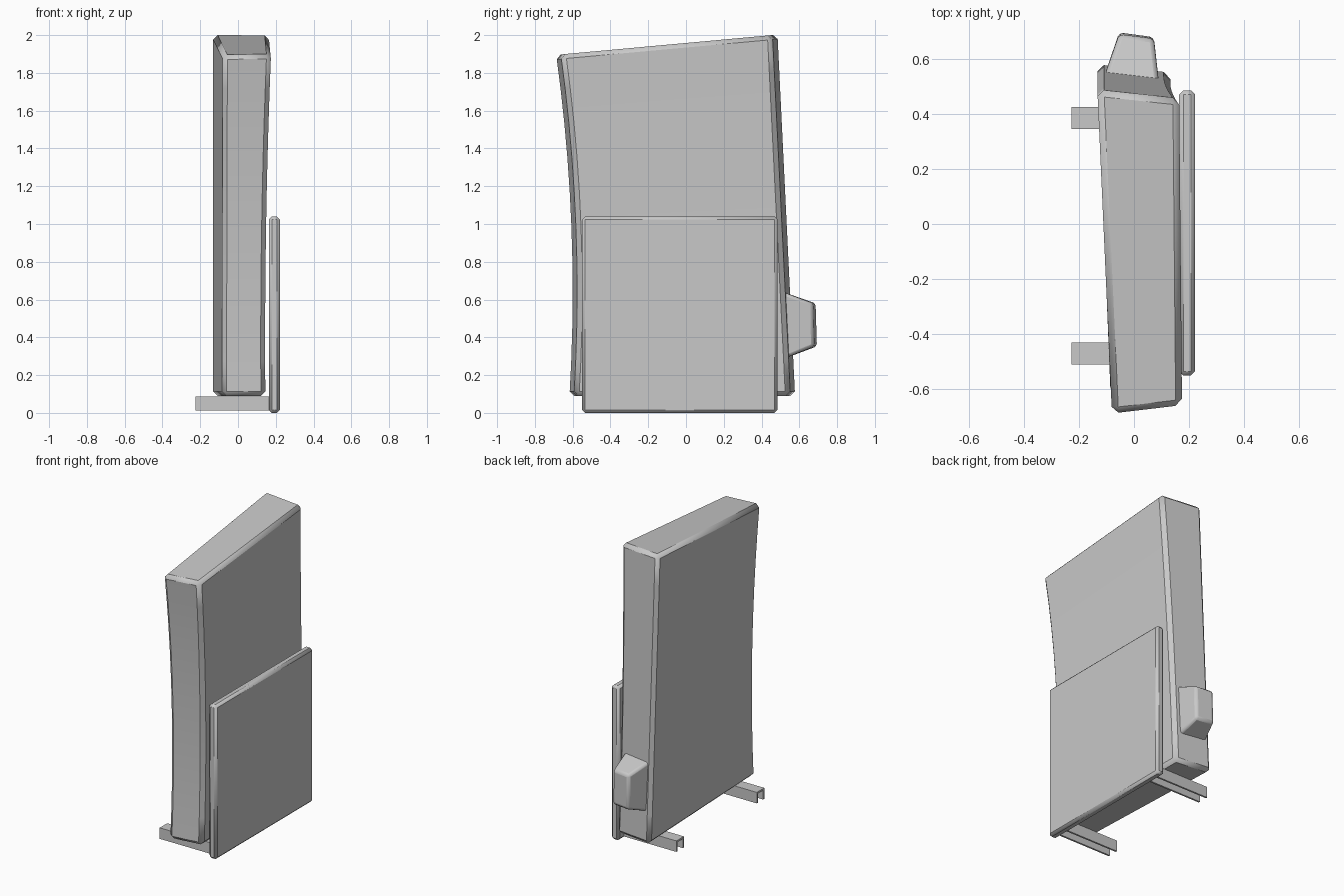
import bpy, bmesh
from mathutils import Vector

cube = bpy.data.objects.get("Cube")
if cube:
    bpy.data.objects.remove(cube, do_unlink=True)

grey = bpy.data.materials.new("plain grey")
grey.use_nodes = True
GREY = (0.58, 0.58, 0.58, 1)
grey.diffuse_color = GREY
grey.node_tree.nodes["Principled BSDF"].inputs["Base Color"].default_value = GREY


def loft(name, rings, bevel=0.0, segments=1):
    """Skin a stack of closed rings, cap both ends and bevel the hard edges."""
    bm = bmesh.new()
    loops = [[bm.verts.new(p) for p in ring] for ring in rings]
    n = len(loops[0])
    for a, b in zip(loops, loops[1:]):
        for i in range(n):
            j = (i + 1) % n
            bm.faces.new((a[i], a[j], b[j], b[i]))
    bm.faces.new(loops[0][::-1])
    bm.faces.new(loops[-1])
    bmesh.ops.recalc_face_normals(bm, faces=bm.faces)
    mesh = bpy.data.meshes.new(name)
    bm.to_mesh(mesh)
    bm.free()
    mesh.materials.append(grey)
    obj = bpy.data.objects.new(name, mesh)
    bpy.context.collection.objects.link(obj)
    if bevel:
        mod = obj.modifiers.new("edge bevel", 'BEVEL')
        mod.width = bevel
        mod.segments = segments
        mod.limit_method = 'ANGLE'
        mod.angle_limit = 0.5
    bpy.ops.object.select_all(action='DESELECT')
    bpy.context.view_layer.objects.active = obj
    obj.select_set(True)
    bpy.ops.object.shade_smooth_by_angle(angle=0.4)
    return obj


# Tall twisted slab: each corner runs from foot to top with a slight bow
corners = [
    (Vector((-0.085, -0.62, 0.09)), Vector((-0.08, -0.69, 1.895)), Vector((0, 0.045, 0))),
    (Vector((0.145, -0.59, 0.09)), Vector((0.175, -0.66, 1.898)), Vector((-0.011, 0.045, 0))),
    (Vector((0.132, 0.55, 0.09)), Vector((0.165, 0.455, 2.0)), Vector((-0.011, 0, 0))),
    (Vector((-0.133, 0.58, 0.09)), Vector((-0.133, 0.487, 2.003)), Vector((0, 0, 0))),
]
STEPS = 10
rings = []
for k in range(STEPS + 1):
    t = k / STEPS
    rings.append([a.lerp(b, t) + bow * 4 * t * (1 - t) for a, b, bow in corners])
loft("main_slab", rings, 0.024)

# Thin side panel
panel_outline = [(-0.55, 0.0), (0.485, 0.0), (0.485, 1.04), (-0.55, 1.04)]
loft("side_panel", [[(x, y, z) for y, z in panel_outline] for x in (0.163, 0.222)], 0.016)

# Two channel rails, open underneath
W, T, LOW, HIGH = 0.04, 0.012, 0.012, 0.086
channel = [(-W, LOW), (-W, HIGH), (W, HIGH), (W, LOW),
           (W - T, LOW), (W - T, HIGH - T), (T - W, HIGH - T), (T - W, LOW)]
for name, centre in (("front_rail", -0.47), ("back_rail", 0.385)):
    loft(name, [[(x, centre + y, z) for y, z in channel] for x in (-0.226, 0.17)])

# Tapered block on the back face
base = [(-0.12, 0.5, 0.28), (0.092, 0.5, 0.28), (0.092, 0.5, 0.645), (-0.12, 0.5, 0.645)]
tip = [(-0.054, 0.695, 0.352), (0.072, 0.678, 0.352), (0.072, 0.672, 0.58), (-0.054, 0.688, 0.58)]
loft("back_block", [base, tip], 0.016, 2)
